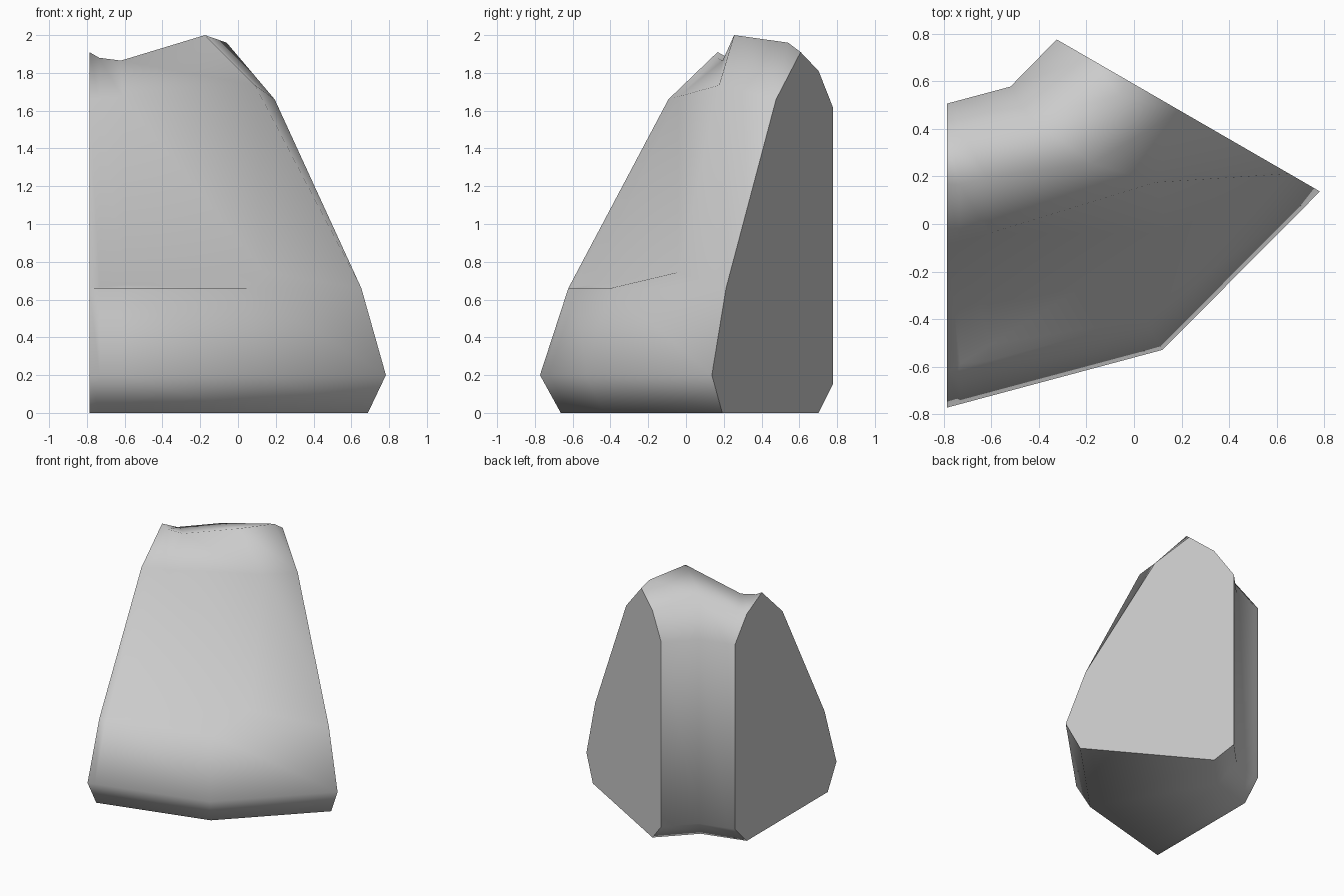
import bpy
import bmesh
from mathutils import Vector

cube = bpy.data.objects.get("Cube")
if cube:
    bpy.data.objects.remove(cube, do_unlink=True)

# Stone colour
stone = bpy.data.materials.new("stone_grey")
stone.use_nodes = True
colour = (0.6, 0.6, 0.6, 1)
stone.diffuse_color = colour
stone.node_tree.nodes["Principled BSDF"].inputs["Base Color"].default_value = colour

# Cross-section as (distance from the front edge, height);
# the knee is doubled so that it can open into a ledge
PROFILE = [(0.11, 0), (0, 0.2), (0.15, 0.66), (0.15, 0.66), (0.68, 1.66),
           (0.94, 1.91), (1.13, 1.81), (1.28, 1.62), (1.28, 0.15), (1.13, 0)]
FOOT, SHOULDER, RIDGE, BACK = 3, 4, 5, 6


def section(front, inward):
    """Upright copy of the cross-section starting at a front corner."""
    return [Vector((front[0] + inward[0] * t, front[1] + inward[1] * t, z))
            for t, z in PROFILE]


def blend(a, b, f):
    return [p.lerp(q, f) for p, q in zip(a, b)]


# Curved wall: two cut ends and a middle, turning 30 degrees each time
start = section((-0.787, -0.773), (0, 1))
middle = section((0.12, -0.53), (-0.5, 0.866))
end = section((0.783, 0.137), (-0.866, 0.5))

# Worn middle: a ledge at the knee and a shoulder pushed outward
middle[FOOT] = Vector((0.14, -0.04, 0.745))
middle[SHOULDER] = Vector((0.09, 0.175, 1.735))
middle[RIDGE] = Vector((-0.175, 0.255, 2.0))
middle[BACK].z = 1.9

# Dip in the ridge by one end, chipped corner by the other
notch = blend(start, middle, 0.06)
notch[RIDGE] = Vector((-0.735, 0.166, 1.88))
dip = blend(start, middle, 0.2)
dip[RIDGE] = Vector((-0.62, 0.194, 1.865))
corner = [p.copy() for p in end]
corner[RIDGE] = Vector((-0.06, 0.54, 1.96))

# Skin the sections with smooth faces, split along the outward diagonal
bm = bmesh.new()
rings = [[bm.verts.new(p) for p in ring]
         for ring in (start, notch, dip, middle, corner, end)]
count = len(PROFILE)
for a, b in zip(rings, rings[1:]):
    for i in range(count):
        j = (i + 1) % count
        for tri in ((a[i], b[i], a[j]), (a[j], b[i], b[j])):
            bm.faces.new(tri).smooth = True

# Flat cut ends with sharp rims
for ring in (rings[0], rings[-1]):
    cap = bm.faces.new(ring)
    for edge in cap.edges:
        edge.smooth = False
bmesh.ops.remove_doubles(bm, verts=bm.verts, dist=0.0005)
bmesh.ops.recalc_face_normals(bm, faces=bm.faces)

mesh = bpy.data.meshes.new("rock_wall_segment")
bm.to_mesh(mesh)
bm.free()
mesh.materials.append(stone)
rock = bpy.data.objects.new("rock_wall_segment", mesh)
bpy.context.scene.collection.objects.link(rock)
